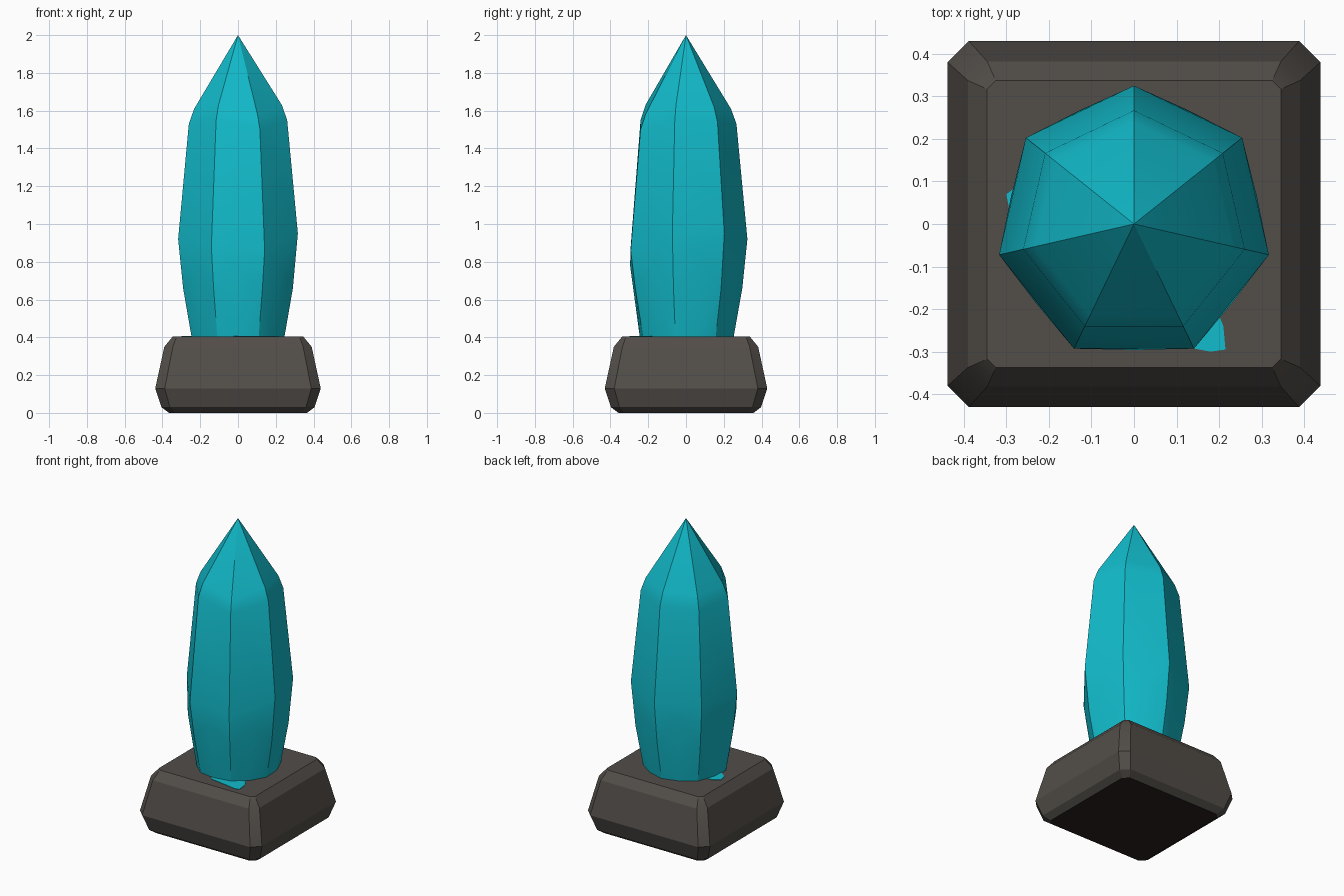
import bpy, bmesh, math

if "Cube" in bpy.data.objects:
    bpy.data.objects.remove(bpy.data.objects["Cube"])


def material(name, rgb):
    m = bpy.data.materials.new(name)
    m.diffuse_color = (*rgb, 1)
    m.use_nodes = True
    m.node_tree.nodes["Principled BSDF"].inputs["Base Color"].default_value = m.diffuse_color
    return m


TEAL = material("teal crystal", (0.006, 0.50, 0.60))
STONE = material("dark stone", (0.085, 0.075, 0.066))
UNDER = material("stone underside", (0.02, 0.015, 0.013))


def finish(bm, name, mats, angle):
    bmesh.ops.recalc_face_normals(bm, faces=bm.faces)
    me = bpy.data.meshes.new(name)
    bm.to_mesh(me)
    bm.free()
    ob = bpy.data.objects.new(name, me)
    bpy.context.collection.objects.link(ob)
    for m in mats:
        me.materials.append(m)
    bpy.ops.object.select_all(action='DESELECT')
    ob.select_set(True)
    bpy.context.view_layer.objects.active = ob
    bpy.ops.object.shade_smooth_by_angle(angle=math.radians(angle))
    return ob


def bridge(bm, a, b):
    n = len(a)
    for i in range(n):
        bm.faces.new((a[i], a[(i + 1) % n], b[(i + 1) % n], b[i]))


# stone base: chamfered square sections stacked in height
bm = bmesh.new()
rings = []
for z, hx, c in [(0, 0.365, 0.03), (0.03, 0.405, 0.045), (0.13, 0.438, 0.05),
                 (0.35, 0.39, 0.045), (0.405, 0.345, 0.02)]:
    hy = hx - 0.008
    pts = [(hx, -hy + c), (hx, hy - c), (hx - c, hy), (-hx + c, hy),
           (-hx, hy - c), (-hx, -hy + c), (-hx + c, -hy), (hx - c, -hy)]
    rings.append([bm.verts.new((x, y, z)) for x, y in pts])
for a, b in zip(rings, rings[1:]):
    bridge(bm, a, b)
bm.faces.new(rings[0]).material_index = 1
bm.faces.new(rings[-1])
finish(bm, "stone_base", [STONE, UNDER], 25)

# crystal: seven-sided shaft with chipped lower facets and a pointed tip
N = 7
WAIST_Z = [0.92, 0.95, 0.95, 0.86, 0.88, 0.92, 0.90]
CHIP_Z = [0.80, 0.84, 0.76, 0.78, 0.74, 0.82, 0.84]
SHOULDER = [0.0, 0.01, 0.02, -0.03, 0.02, 0.0, -0.01]
bm = bmesh.new()


def vert(i, r, z):
    a = math.pi / 2 - 2 * math.pi * i / N
    return bm.verts.new((r * math.cos(a), r * math.sin(a), z))


foot = [vert(i, 0.25, 0.39) for i in range(N)]
waist = [vert(i, 0.325, WAIST_Z[i]) for i in range(N)]
chip = [vert(i + 0.5, 0.296, CHIP_Z[i]) for i in range(N)]
mid = [vert(i + 0.5, 0.243, 0.39) for i in range(N)]
low = [vert(i, 0.298, 0.66) for i in range(N)]
shoulder = [vert(i, 0.267, 1.53 + SHOULDER[i]) for i in range(N)]
crown = [vert(i, 0.238, 1.61 + SHOULDER[i]) for i in range(N)]
tip = bm.verts.new((0, 0, 2.0))
for i in range(N):
    j = (i + 1) % N
    bm.faces.new((foot[i], mid[i], low[i]))
    bm.faces.new((mid[i], foot[j], low[j]))
    bm.faces.new((low[i], mid[i], chip[i]))
    bm.faces.new((mid[i], low[j], chip[i]))
    bm.faces.new((low[i], chip[i], waist[i]))
    bm.faces.new((chip[i], low[j], waist[j]))
    bm.faces.new((waist[i], chip[i], waist[j]))
    bm.faces.new((crown[i], crown[j], tip))
bridge(bm, waist, shoulder)
bridge(bm, shoulder, crown)
bm.faces.new([v for p in zip(foot, mid) for v in p])
finish(bm, "crystal", [TEAL], 18)

# thin teal stains on the stone around the foot of the crystal
for k, pts in enumerate([
        [(0.08, -0.15), (0.19, -0.19), (0.21, -0.24), (0.215, -0.295),
         (0.18, -0.30), (0.10, -0.285), (0.0, -0.27), (-0.06, -0.20)],
        [(-0.20, -0.05), (-0.29, 0.02), (-0.30, 0.07), (-0.26, 0.10), (-0.20, 0.10)]]):
    bm = bmesh.new()
    lo = [bm.verts.new((x, y, 0.402)) for x, y in pts]
    hi = [bm.verts.new((x, y, 0.408)) for x, y in pts]
    bridge(bm, lo, hi)
    bm.faces.new(lo)
    bm.faces.new(hi)
    finish(bm, "teal_stain_%d" % (k + 1), [TEAL], 30)
